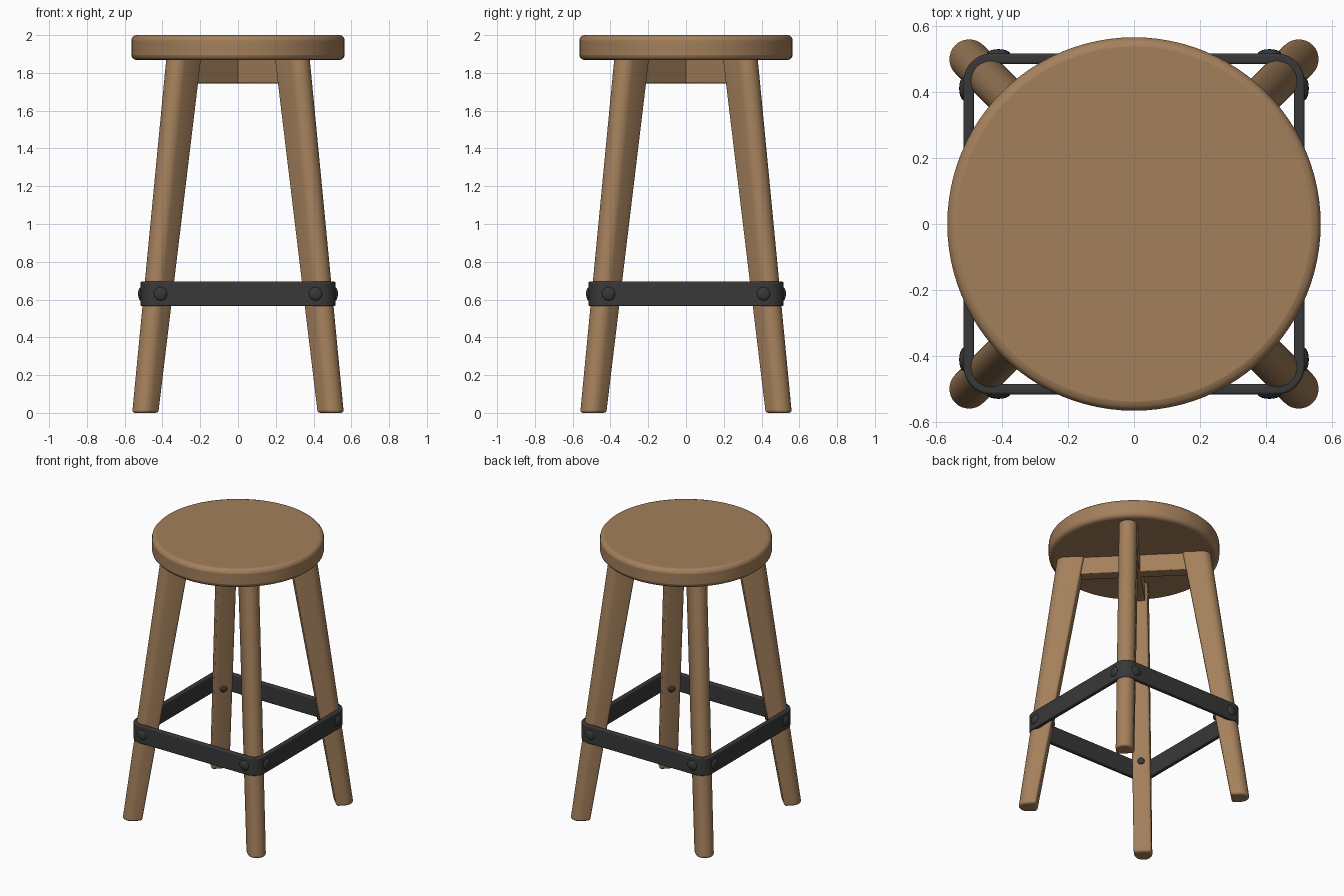
import bpy, bmesh, math
from mathutils import Matrix, Vector

cube = bpy.data.objects.get("Cube")
if cube:
    bpy.data.objects.remove(cube, do_unlink=True)


def make_material(name, colour):
    mat = bpy.data.materials.new(name)
    mat.use_nodes = True
    mat.diffuse_color = (*colour, 1)
    bsdf = mat.node_tree.nodes["Principled BSDF"]
    bsdf.inputs["Base Color"].default_value = (*colour, 1)
    bsdf.inputs["Roughness"].default_value = 0.7
    return mat


WOOD = make_material("warm_wood", (0.37, 0.215, 0.105))
IRON = make_material("dark_iron", (0.04, 0.04, 0.041))


def finish(name, bm, mat, bevel=0.0, matrix=None):
    bmesh.ops.recalc_face_normals(bm, faces=bm.faces)
    if matrix:
        bm.transform(matrix)
    mesh = bpy.data.meshes.new(name)
    bm.to_mesh(mesh)
    bm.free()
    mesh.materials.append(mat)
    obj = bpy.data.objects.new(name, mesh)
    bpy.context.collection.objects.link(obj)
    if bevel:
        mod = obj.modifiers.new("soft_edges", 'BEVEL')
        mod.width = bevel
        mod.segments = 3
        mod.limit_method = 'ANGLE'
        mod.angle_limit = math.radians(50)
    bpy.ops.object.select_all(action='DESELECT')
    obj.select_set(True)
    bpy.context.view_layer.objects.active = obj
    bpy.ops.object.shade_smooth_by_angle(angle=math.radians(40))
    return obj


def loft(bm, rings, closed=False):
    """Skin a list of point rings; cap the ends, or join them when closed."""
    loops = [[bm.verts.new(p) for p in ring] for ring in rings]
    count = len(loops[0])
    pairs = list(zip(loops, loops[1:]))
    if closed:
        pairs.append((loops[-1], loops[0]))
    else:
        bm.faces.new(loops[0])
        bm.faces.new(loops[-1])
    for a, b in pairs:
        for i in range(count):
            j = (i + 1) % count
            bm.faces.new((a[i], a[j], b[j], b[i]))


def arc(cx, cy, r, start, end, steps):
    angles = [math.radians(start + (end - start) * i / steps) for i in range(steps + 1)]
    return [(cx + r * math.cos(a), cy + r * math.sin(a)) for a in angles]


# Round seat
SEAT_BOTTOM, SEAT_RADIUS = 1.868, 0.565
bm = bmesh.new()
bmesh.ops.create_cone(bm, cap_ends=True, segments=96, radius1=SEAT_RADIUS,
                      radius2=SEAT_RADIUS, depth=2 - SEAT_BOTTOM)
finish("seat", bm, WOOD, 0.028, Matrix.Translation((0, 0, 1 + SEAT_BOTTOM / 2)))

# Splayed legs: round outside, flat inside, deeper towards the seat
HALF = 0.06


def leg_span(z):
    t = z / SEAT_BOTTOM
    return 0.647 - 0.318 * t, 0.767 - 0.254 * t


def leg_ring(z):
    inner, outer = leg_span(z)
    f = 0.015
    pts = arc(outer - HALF, 0, HALF, -90, 90, 16)
    pts += arc(inner + f, HALF - f, f, 90, 180, 3)
    pts += arc(inner + f, f - HALF, f, 180, 270, 3)
    return [(x, y, z) for x, y in pts]


BAND_Z = 0.63
names = ["back_left", "back_right", "front_right", "front_left"]
for k, name in enumerate(names):
    turn = Matrix.Rotation(math.radians(45 + 90 * k), 4, 'Z')
    bm = bmesh.new()
    loft(bm, [leg_ring(0), leg_ring(1.9)])
    finish(name + "_leg", bm, WOOD, 0.014, turn)

    # Bolt head on the inside of the leg
    bm = bmesh.new()
    bmesh.ops.create_uvsphere(bm, u_segments=16, v_segments=8, radius=0.024)
    place = Matrix.Translation((leg_span(BAND_Z)[0], 0, BAND_Z))
    finish(name + "_inner_bolt", bm, IRON, 0, turn @ place @ Matrix.Diagonal((0.6, 1, 1, 1)))

# Crossed rails under the seat
for k, name in enumerate(["first_cross_rail", "second_cross_rail"]):
    bm = bmesh.new()
    bmesh.ops.create_cube(bm, size=1)
    bm.transform(Matrix.Diagonal((0.76, 0.085, 0.135, 1)))
    turn = Matrix.Rotation(math.radians(45 + 90 * k), 4, 'Z')
    finish(name, bm, WOOD, 0.006, turn @ Matrix.Translation((0, 0, 1.8125)))

# Iron footrest band wrapped around the legs
OUTER, THICK, CORNER, HEIGHT = 0.516, 0.032, 0.085, 0.13


def band_path(half, radius):
    c = half - radius
    pts = []
    for k, (sx, sy) in enumerate([(1, 1), (-1, 1), (-1, -1), (1, -1)]):
        pts += arc(sx * c, sy * c, radius, 90 * k, 90 * k + 90, 10)
    return pts


bm = bmesh.new()
rings = []
for o, i in zip(band_path(OUTER, CORNER), band_path(OUTER - THICK, CORNER - THICK)):
    low, high = BAND_Z - HEIGHT / 2, BAND_Z + HEIGHT / 2
    rings.append([(*o, low), (*o, high), (*i, high), (*i, low)])
loft(bm, rings, closed=True)
finish("footrest_band", bm, IRON, 0.007)

# Domed rivets, two on each side of the band
for k, side in enumerate(["left", "back", "right", "front"]):
    turn = Matrix.Rotation(math.radians(90 * k), 4, 'Z')
    for s in (-1, 1):
        bm = bmesh.new()
        bmesh.ops.create_uvsphere(bm, u_segments=20, v_segments=10, radius=0.036)
        place = Matrix.Translation((OUTER - 0.002, s * 0.41, BAND_Z))
        finish(f"{side}_rivet_{'a' if s < 0 else 'b'}", bm, IRON, 0,
               turn @ place @ Matrix.Diagonal((0.42, 1, 1, 1)))
